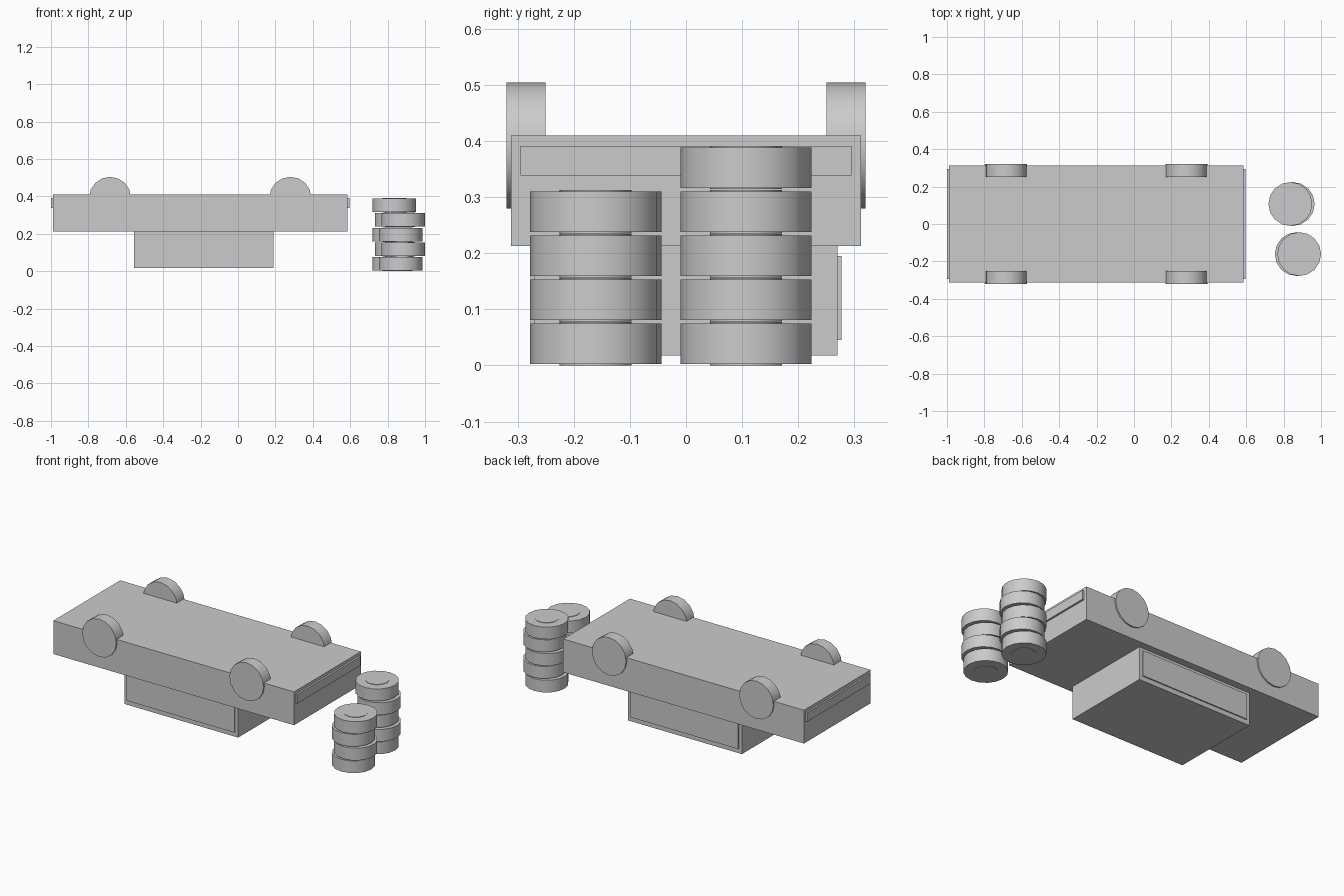
import bpy, math

if "Cube" in bpy.data.objects:
    bpy.data.objects.remove(bpy.data.objects["Cube"])

grey = bpy.data.materials.new("plain_grey")
grey.diffuse_color = (0.6, 0.6, 0.6, 1)
grey.use_nodes = True
grey.node_tree.nodes["Principled BSDF"].inputs["Base Color"].default_value = grey.diffuse_color


def box(name, x, y, z):
    """Box from (min, max) pairs."""
    bpy.ops.mesh.primitive_cube_add(size=1)
    o = bpy.context.object
    o.name = name
    for v in o.data.vertices:
        for i, (lo, hi) in enumerate((x, y, z)):
            v.co[i] = lo if v.co[i] < 0 else hi
    o.data.materials.append(grey)
    return o


def disc(name, r, h, loc, rot=(0, 0, 0)):
    """Sixteen-sided cylinder, smooth around the rim."""
    bpy.ops.mesh.primitive_cylinder_add(vertices=16, radius=r, depth=h, location=loc, rotation=rot)
    o = bpy.context.object
    o.name = name
    o.data.materials.append(grey)
    bpy.ops.object.shade_smooth_by_angle(angle=math.radians(30))
    return o


# Overturned car: body above, cabin below
box("car_body", (-0.99, 0.585), (-0.312, 0.312), (0.213, 0.41))
box("cabin", (-0.555, 0.19), (-0.27, 0.27), (0.018, 0.213))

# Bumpers at both ends
box("rear_bumper", (-1.0, -0.99), (-0.295, 0.295), (0.338, 0.391))
box("front_bumper", (0.585, 0.596), (-0.295, 0.295), (0.338, 0.391))

for side, label in ((-1, "near"), (1, "far")):
    # Side windows
    box(f"{label}_window", (-0.535, 0.17), sorted((side * 0.27, side * 0.277)), (0.045, 0.195))
    # Wheels
    for x, end in ((-0.684, "rear"), (0.28, "front")):
        disc(f"{label}_{end}_wheel", 0.112, 0.07, (x, side * 0.285, 0.392), (math.pi / 2, 0, 0))

# Two stacks of loose tyres, each layer nudged sideways, with slightly proud hubs
for label, x, y, count in (("near", 0.870, -0.161, 4), ("far", 0.836, 0.107, 5)):
    for i in range(count):
        loc = (x + 0.013 * (i % 2), y, 0.0385 + i * 0.0785)
        disc(f"{label}_stack_tyre_{i + 1}", 0.117, 0.072, loc)
        disc(f"{label}_stack_hub_{i + 1}", 0.064, 0.077, loc)
